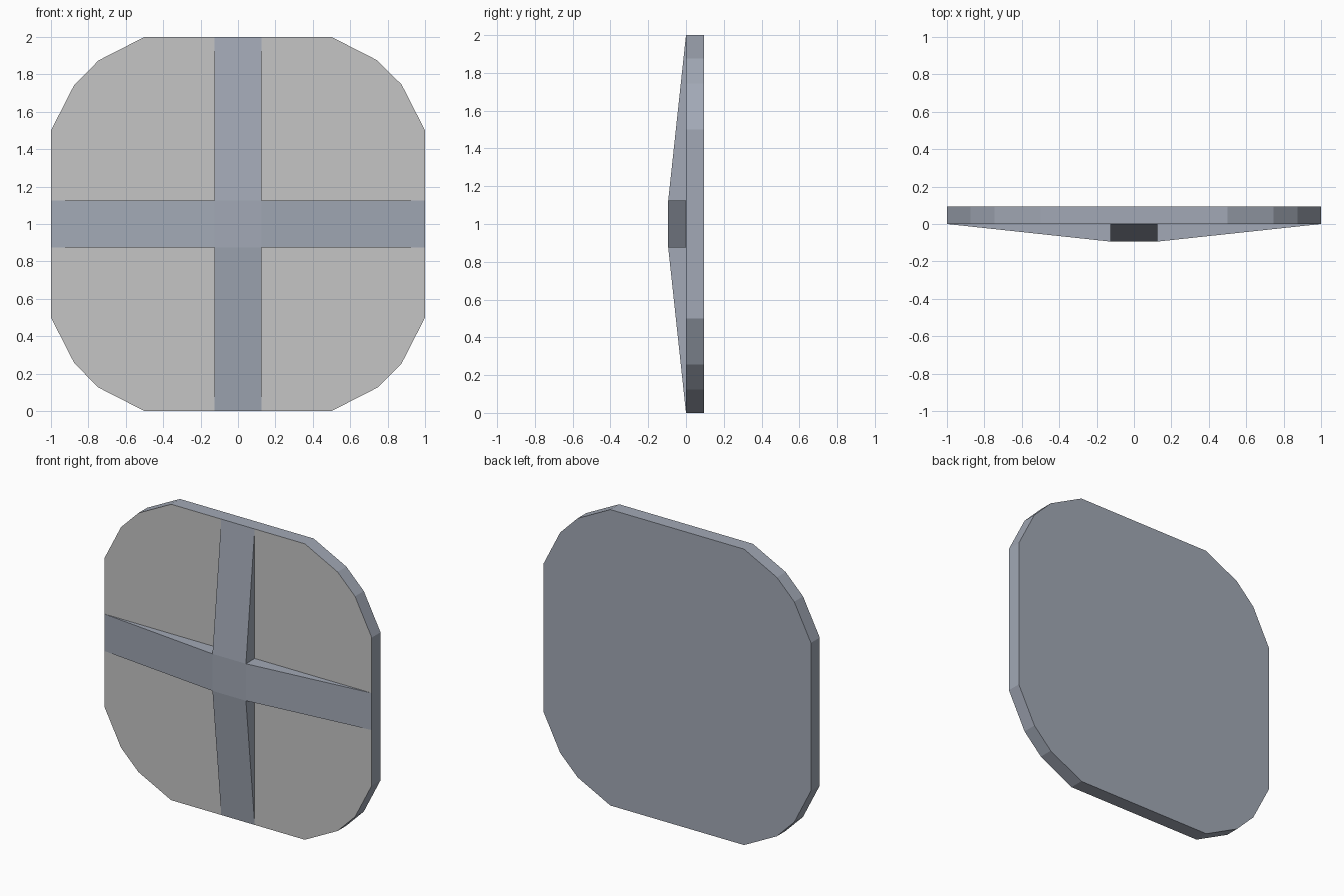
import bpy, bmesh

if "Cube" in bpy.data.objects:
    bpy.data.objects.remove(bpy.data.objects["Cube"])

T = 0.094   # plate thickness and rib depth
W = 0.125   # half width of the ribs


def material(name, rgb):
    m = bpy.data.materials.new(name)
    m.diffuse_color = (*rgb, 1)
    m.use_nodes = True
    m.node_tree.nodes["Principled BSDF"].inputs["Base Color"].default_value = m.diffuse_color
    return m


steel = material("blue grey", (0.36, 0.395, 0.465))
panel = material("light grey", (0.56, 0.56, 0.56))


def make_object(name, bm, mats):
    bmesh.ops.recalc_face_normals(bm, faces=bm.faces)
    for f in bm.faces:
        f.material_index = 1 if len(mats) > 1 and f.normal.y < -0.9 else 0
    me = bpy.data.meshes.new(name)
    bm.to_mesh(me)
    bm.free()
    for m in mats:
        me.materials.append(m)
    ob = bpy.data.objects.new(name, me)
    bpy.context.collection.objects.link(ob)
    return ob


def extrude(bm, points, vec):
    face = bm.faces.new([bm.verts.new(p) for p in points])
    new = bmesh.ops.extrude_face_region(bm, geom=[face])["geom"]
    bmesh.ops.translate(bm, vec=vec,
                        verts=[v for v in new if isinstance(v, bmesh.types.BMVert)])


# Rounded square plate, light grey on its front face
corner = [(1, 0.5), (0.875, 0.745), (0.745, 0.875), (0.5, 1)]
outline = (corner + [(-x, z) for x, z in reversed(corner)]
           + [(-x, -z) for x, z in corner] + [(x, -z) for x, z in reversed(corner)])
bm = bmesh.new()
extrude(bm, [(x, 0, 1 + z) for x, z in outline], (0, T, 0))
make_object("plate", bm, [steel, panel])

# Centre boss of the cross and four wedge ribs tapering to the rim
bm = bmesh.new()
extrude(bm, [(-W, -T, 1 - W), (W, -T, 1 - W), (W, -T, 1 + W), (-W, -T, 1 + W)], (0, T, 0))
make_object("cross_centre", bm, [steel])

wedge = [(W, 0), (W, -T), (1, 0)]   # distance from centre, y
for s, side in ((1, "right"), (-1, "left")):
    bm = bmesh.new()
    extrude(bm, [(s * d, y, 1 - W) for d, y in wedge], (0, 0, 2 * W))
    make_object("rib_" + side, bm, [steel])
for s, side in ((1, "top"), (-1, "bottom")):
    bm = bmesh.new()
    extrude(bm, [(-W, y, 1 + s * d) for d, y in wedge], (2 * W, 0, 0))
    make_object("rib_" + side, bm, [steel])
